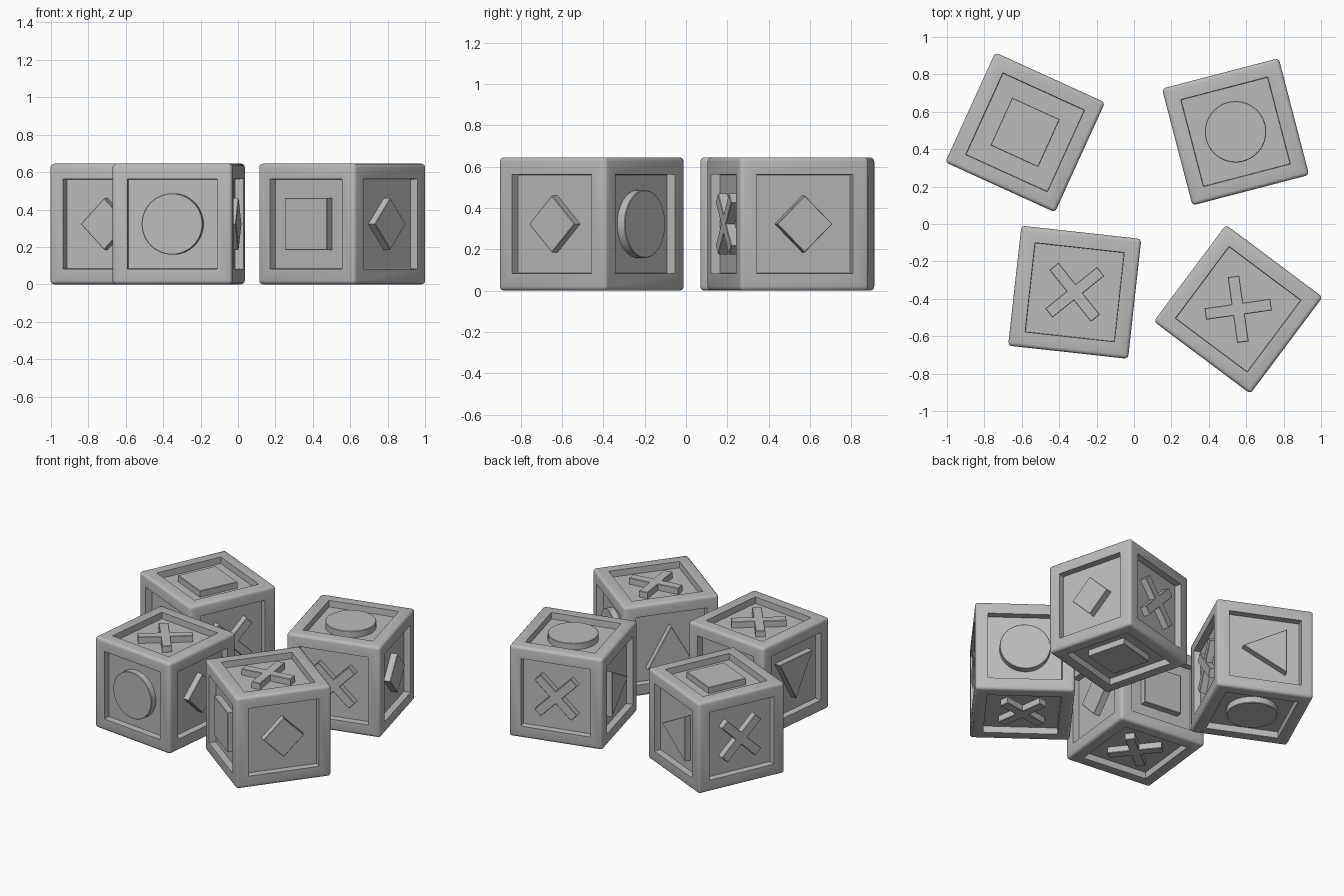
import bpy, bmesh
from math import sin, cos, pi, radians
from mathutils import Matrix, Vector

if "Cube" in bpy.data.objects:
    bpy.data.objects.remove(bpy.data.objects["Cube"], do_unlink=True)

SIZE = 0.645
HALF = SIZE / 2
ROUND = 0.02       # edge rounding
FRAME = 0.108      # width of the raised frame
DEPTH = 0.045      # depth of the recessed panels

grey = bpy.data.materials.new("grey_paint")
grey.use_nodes = True
grey.diffuse_color = (0.5, 0.5, 0.5, 1)
grey.node_tree.nodes["Principled BSDF"].inputs["Base Color"].default_value = (0.5, 0.5, 0.5, 1)


def polygon(sides, radius, start):
    return [(radius * cos(start + 2 * pi * i / sides), radius * sin(start + 2 * pi * i / sides))
            for i in range(sides)]


def cross(length, width):
    # One arm end repeated around the four diagonals
    l, w = length / 2, width / 2
    arm = [(w, -w), (l, -w), (l, w)]
    points = []
    for i in range(4):
        a = pi / 4 + i * pi / 2
        points += [(x * cos(a) - y * sin(a), x * sin(a) + y * cos(a)) for x, y in arm]
    return points


def add_symbol(bm, outline, normal, up):
    # Raised flat shape standing on the panel floor, flush with the frame
    normal, up = Vector(normal), Vector(up)
    right = up.cross(normal)
    floor = normal * (HALF - DEPTH - 0.002)
    face = bm.faces.new([bm.verts.new(right * x + up * y + floor) for x, y in outline])
    top = bmesh.ops.extrude_face_region(bm, geom=[face])["geom"]
    verts = [g for g in top if isinstance(g, bmesh.types.BMVert)]
    bmesh.ops.translate(bm, verts=verts, vec=normal * (DEPTH + 0.002))
    rim = [g for g in top if isinstance(g, bmesh.types.BMEdge)]
    bmesh.ops.bevel(bm, geom=rim, offset=0.003, segments=1, affect='EDGES')


# Block body: rounded cube with a recessed panel on each side
bm = bmesh.new()
bmesh.ops.create_cube(bm, size=SIZE)
bmesh.ops.bevel(bm, geom=bm.edges[:], offset=ROUND, segments=3, profile=0.5, affect='EDGES')
panels = [f for f in bm.faces if f.calc_area() > 0.2]
bmesh.ops.inset_individual(bm, faces=panels, thickness=FRAME - ROUND)
bmesh.ops.inset_individual(bm, faces=panels, thickness=0.003, depth=-DEPTH)

# Symbols on the six sides
square = polygon(4, 0.198, pi / 4)
diamond = polygon(4, 0.138, 0)
circle = polygon(48, 0.164, 0)
triangle = [(-0.16, -0.145), (0.16, -0.145), (0, 0.145)]
x_shape = cross(0.355, 0.062)
Z, Y = (0, 0, 1), (0, 1, 0)
for outline, normal, up in [
    (square, (0, -1, 0), Z), (diamond, (1, 0, 0), Z), (circle, Y, Z),
    (triangle, (-1, 0, 0), Z), (x_shape, Z, Y), (x_shape, (0, 0, -1), Y),
]:
    add_symbol(bm, outline, normal, up)
bmesh.ops.recalc_face_normals(bm, faces=bm.faces[:])

mesh = bpy.data.meshes.new("toy_block")
bm.to_mesh(mesh)
bm.free()
mesh.materials.append(grey)

# Four copies, each tumbled onto a different side and turned
upright = Matrix.Identity(3)
flipped = Matrix.Rotation(pi, 3, 'X')
tipped = Matrix.Rotation(pi / 2, 3, 'X')
rolled = Matrix(((0, 0, 1), (-1, 0, 0), (0, -1, 0)))
for name, x, y, turn, pose in [
    ("block_back_right", -0.582, 0.49, -24.5, rolled),
    ("block_back_left", 0.543, 0.493, 14.6, tipped),
    ("block_front_right", -0.317, -0.365, -6.3, flipped),
    ("block_front_left", 0.557, -0.456, -36.8, upright),
]:
    block = bpy.data.objects.new(name, mesh)
    bpy.context.collection.objects.link(block)
    spin = Matrix.Rotation(radians(turn), 3, 'Z') @ pose
    block.matrix_world = Matrix.Translation((x, y, HALF)) @ spin.to_4x4()

# Smooth the rounded edges, keep the cut edges sharp
for o in bpy.context.selected_objects:
    o.select_set(False)
block.select_set(True)
bpy.context.view_layer.objects.active = block
bpy.ops.object.shade_smooth_by_angle(angle=radians(40))
